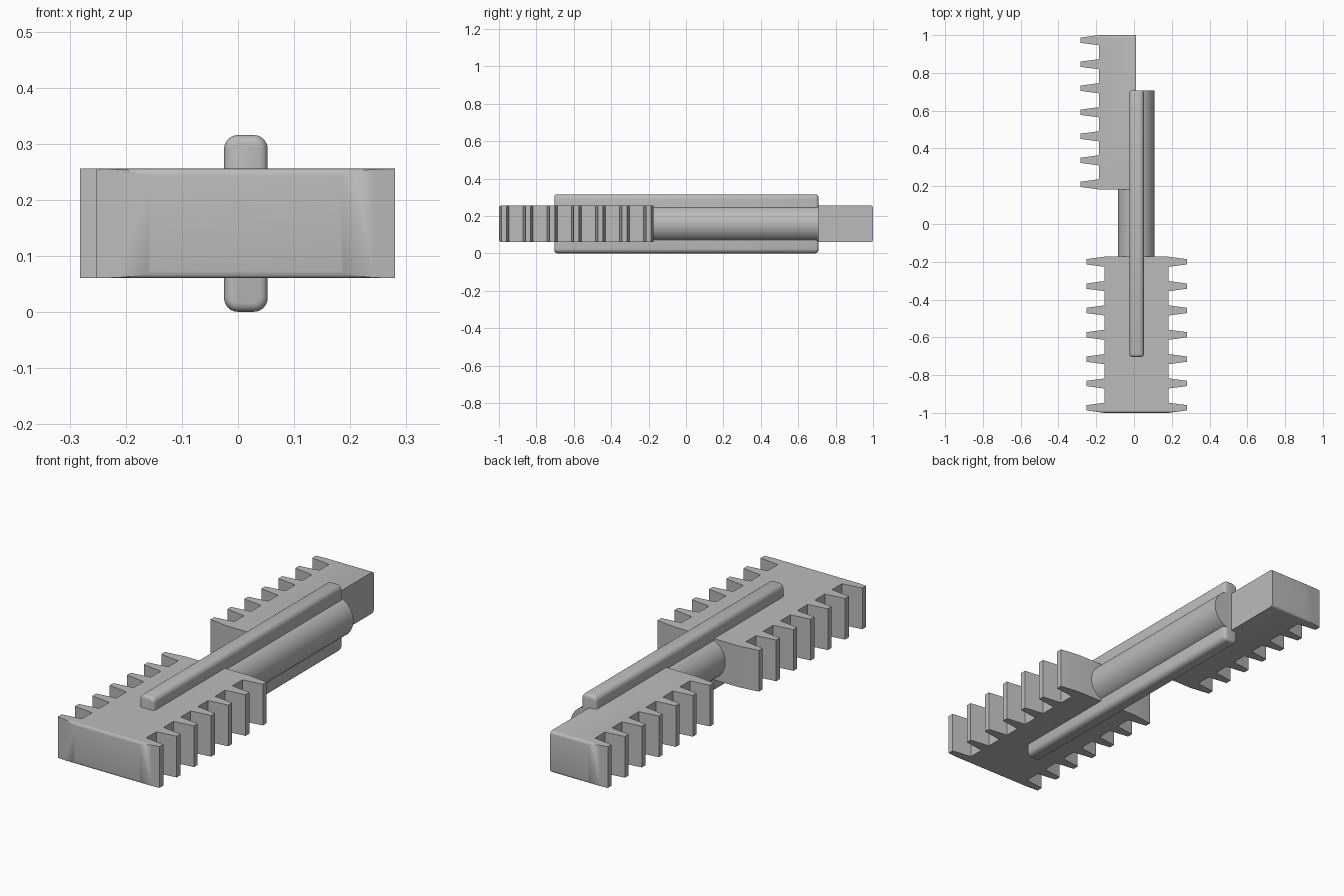
import bpy, bmesh, math
from mathutils import Matrix

cube = bpy.data.objects.get("Cube")
if cube:
    bpy.data.objects.remove(cube, do_unlink=True)

MID_X, MID_Z, HALF_H = 0.014, 0.158, 0.0975
TEETH, ROOT, TIP = 7, 0.027, 0.014

grey = bpy.data.materials.new("plain_grey")
grey.use_nodes = True
colour = (0.5, 0.5, 0.5, 1)
grey.diffuse_color = colour
grey.node_tree.nodes["Principled BSDF"].inputs["Base Color"].default_value = colour


def finish(name, bm):
    bmesh.ops.recalc_face_normals(bm, faces=bm.faces)
    mesh = bpy.data.meshes.new(name)
    bm.to_mesh(mesh)
    bm.free()
    mesh.materials.append(grey)
    obj = bpy.data.objects.new(name, mesh)
    bpy.context.collection.objects.link(obj)
    bpy.ops.object.select_all(action='DESELECT')
    obj.select_set(True)
    bpy.context.view_layer.objects.active = obj
    bpy.ops.object.shade_smooth_by_angle(angle=math.radians(35))
    return obj


def side(root_x, tip_x, y0, y1):
    """Edge running from y0 to y1, toothed when a tip is given."""
    if tip_x is None:
        return [(root_x, y0), (root_x, y1)]
    pts = []
    step = (y1 - y0 - 2 * ROOT) / (TEETH - 1)
    for i in range(TEETH):
        c = y0 + ROOT + i * step
        pts += [(root_x, c - ROOT), (tip_x, c - TIP), (tip_x, c + TIP), (root_x, c + ROOT)]
    return pts


def toothed_block(name, left, right, y0, y1, end_y):
    """Extruded comb outline with its outer end edges rounded."""
    bm = bmesh.new()
    outline = side(*right, y0, y1) + side(*left, y0, y1)[::-1]
    base = bm.faces.new([bm.verts.new((x, y, MID_Z - HALF_H)) for x, y in outline])
    ext = bmesh.ops.extrude_face_region(bm, geom=[base])
    top = [v for v in ext["geom"] if isinstance(v, bmesh.types.BMVert)]
    bmesh.ops.translate(bm, verts=top, vec=(0, 0, 2 * HALF_H))
    ends = [e for e in bm.edges
            if all(abs(v.co.y - end_y) < 1e-4 for v in e.verts)
            and abs(e.verts[0].co.z - e.verts[1].co.z) < 1e-4]
    bmesh.ops.bevel(bm, geom=ends, offset=0.013, segments=4, profile=0.5,
                    affect='EDGES', clamp_overlap=True)
    return finish(name, bm)


# Toothed blocks: a double comb in front, a single comb behind
toothed_block("front_toothed_block", (-0.155, -0.252), (0.182, 0.28), -1, -0.173, -1)
toothed_block("back_toothed_block", (-0.186, -0.282), (0.011, None), 0.183, 1, 1)

# Round core joining the blocks
bm = bmesh.new()
core_y0, core_y1 = -0.3, 0.708
bmesh.ops.create_cone(bm, cap_ends=True, segments=64, radius1=0.0965, radius2=0.0965,
                      depth=core_y1 - core_y0,
                      matrix=Matrix.Translation((0.012, (core_y0 + core_y1) / 2, MID_Z))
                      @ Matrix.Rotation(math.pi / 2, 4, 'X'))
finish("round_core", bm)

# Rounded rail standing through the core and blocks
bm = bmesh.new()
bmesh.ops.create_cube(bm, size=1, matrix=Matrix.Translation((MID_X, 0.002, MID_Z))
                      @ Matrix.Diagonal((0.078, 1.412, 0.315, 1)))
long_edges = [e for e in bm.edges if abs(e.verts[0].co.y - e.verts[1].co.y) > 1]
bmesh.ops.bevel(bm, geom=long_edges, offset=0.025, segments=6, profile=0.5, affect='EDGES')
rims = [e for e in bm.edges if abs(e.verts[0].co.y - e.verts[1].co.y) < 1e-4]
bmesh.ops.bevel(bm, geom=rims, offset=0.015, segments=3, profile=0.5, affect='EDGES')
finish("rail", bm)
